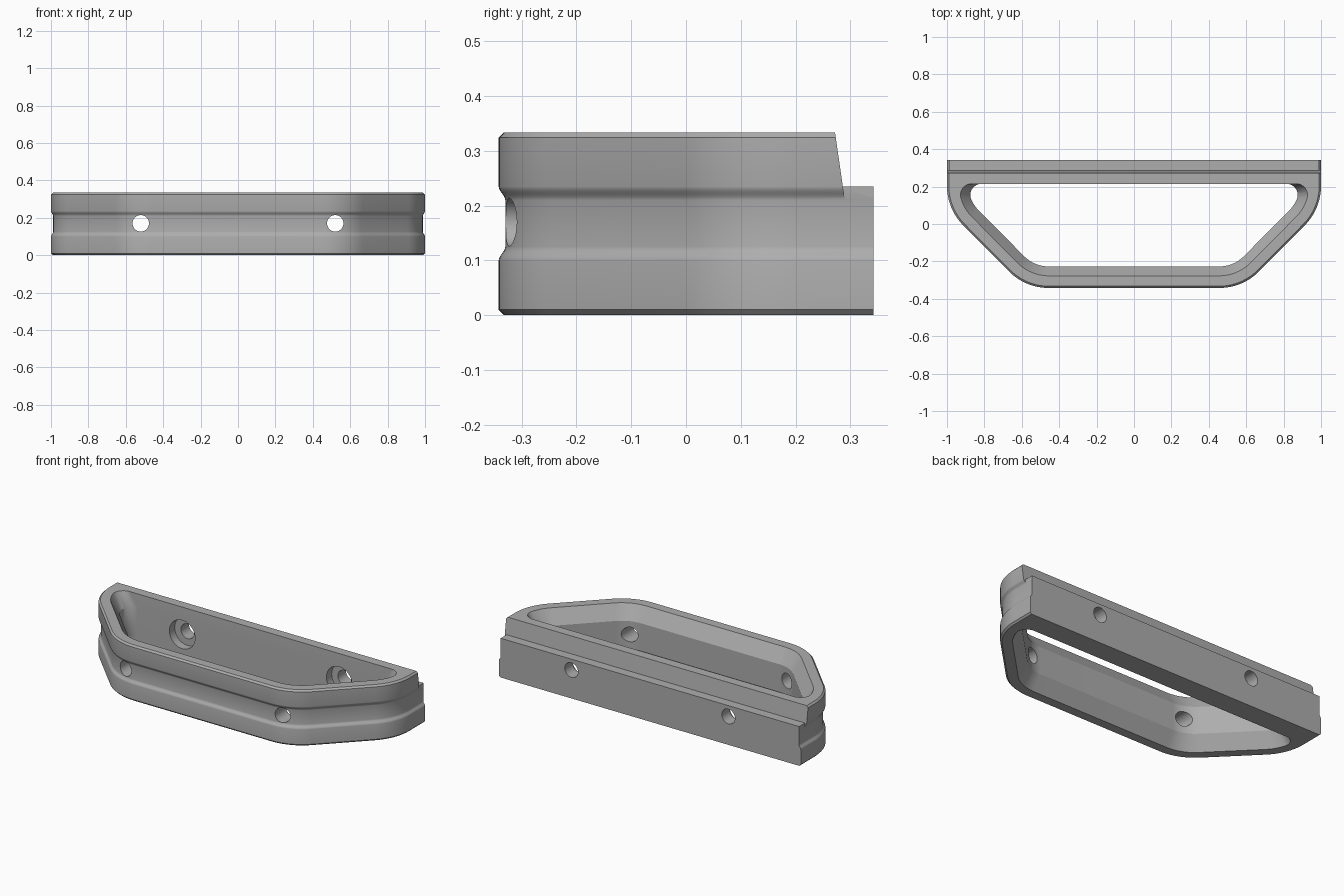
import bpy, bmesh
from math import sin, cos, radians, degrees, atan2, sqrt, tau

cube = bpy.data.objects.get("Cube")
if cube:
    bpy.data.objects.remove(cube, do_unlink=True)

HEIGHT, BACK, INNER_BACK = 0.334, 0.342, 0.215
SIDE_C, FRONT_C, RADIUS = (0.70, 0.204), (0.456, -0.042), 0.30
GROOVE = 0.012

grey = bpy.data.materials.new("satin grey")
grey.use_nodes = True
colour = (0.42, 0.42, 0.42, 1)
grey.diffuse_color = colour
grey.node_tree.nodes["Principled BSDF"].inputs["Base Color"].default_value = colour


def arc(centre, r, a0, a1, n=14):
    angles = [radians(a0 + (a1 - a0) * i / n) for i in range(n + 1)]
    return [(centre[0] + r * cos(a), centre[1] + r * sin(a)) for a in angles]


def mirrored(half):
    return half + [(-x, y) for x, y in reversed(half)]


def outer_outline(d):
    r = RADIUS - d
    return mirrored([(1 - d, BACK)] + arc(SIDE_C, r, 0, -45) + arc(FRONT_C, r, -45, -90))


def inner_outline(d, fillet=0.06):
    # small back fillet runs tangent into the concentric side arc
    r = RADIUS - d
    dy = INNER_BACK - fillet - SIDE_C[1]
    dx = sqrt((r - fillet) ** 2 - dy ** 2)
    a = degrees(atan2(dy, dx))
    corner = arc((SIDE_C[0] + dx, SIDE_C[1] + dy), fillet, 90, a)
    return mirrored(corner + arc(SIDE_C, r, a, -45)[1:] + arc(FRONT_C, r, -45, -90))


def stack(name, rings):
    """Closed solid lofted through equal-length rings."""
    bm = bmesh.new()
    loops = [[bm.verts.new(p) for p in ring] for ring in rings]
    bm.faces.new(loops[0])
    bm.faces.new(loops[-1])
    n = len(loops[0])
    for low, high in zip(loops, loops[1:]):
        for i in range(n):
            j = (i + 1) % n
            bm.faces.new((low[i], low[j], high[j], high[i]))
    bmesh.ops.recalc_face_normals(bm, faces=bm.faces[:])
    mesh = bpy.data.meshes.new(name)
    bm.to_mesh(mesh)
    bm.free()
    mesh.materials.append(grey)
    ob = bpy.data.objects.new(name, mesh)
    bpy.context.collection.objects.link(ob)
    return ob


def at_heights(outline, levels):
    return [[(x, y, z) for x, y in outline(d)] for z, d in levels]


def x_prism(name, x0, x1, section):
    return stack(name, [[(x, y, z) for y, z in section] for x in (x0, x1)])


def y_cylinder(name, x, z, r, y0, y1, n=40):
    return stack(name, [[(x + r * cos(tau * i / n), y, z + r * sin(tau * i / n))
                         for i in range(n)] for y in (y0, y1)])


def cut(body, cutter):
    cutter.hide_render = True
    mod = body.modifiers.new("cut", "BOOLEAN")
    mod.operation, mod.solver, mod.object = "DIFFERENCE", "EXACT", cutter
    bpy.context.view_layer.objects.active = body
    bpy.ops.object.modifier_apply(modifier=mod.name)
    bpy.data.objects.remove(cutter, do_unlink=True)


# Outer shell: chamfered rims and a shallow smooth groove around the middle
steps = [i / 6 for i in range(7)]
ease = [(t, GROOVE * t * t * (3 - 2 * t)) for t in steps]
levels = [(0, 0.01), (0.01, 0)]
levels += [(0.10 + 0.025 * t, d) for t, d in ease]
levels += [(0.235 - 0.025 * t, d) for t, d in reversed(ease)]
levels += [(HEIGHT - 0.01, 0), (HEIGHT, 0.01)]
frame = stack("handle_frame", at_heights(outer_outline, levels))

# Opening: vertical throat flaring out toward both rims
rim, throat, flare = 0.065, 0.115, 0.085
over = 0.01
extra = (throat - rim) * over / flare
cut(frame, stack("opening_cutter", at_heights(inner_outline, [
    (-over, rim - extra), (flare, throat),
    (HEIGHT - flare, throat), (HEIGHT + over, rim - extra)])))


# Back ledge with a leaning upper face, and trimmed ledge ends
def ledge(z0, z1):
    lean = lambda z: 0.290 - 0.145 * (z - 0.21)
    return [(lean(z0), z0), (lean(z1), z1), (0.4, z1), (0.4, z0)]


cut(frame, x_prism("ledge_cutter", -1.1, 1.1, ledge(0.235, 0.4)))
for side in (-1, 1):
    cut(frame, x_prism("ledge_end_cutter", side * 0.9885, side * 1.1, ledge(0.21, 0.3)))

# Bolt holes through front and back, counterbored inside the back wall
for side in (-1, 1):
    cut(frame, y_cylinder("bolt_hole_cutter", side * 0.52, 0.17, 0.044, -0.5, 0.5))
    cut(frame, y_cylinder("counterbore_cutter", side * 0.52, 0.17, 0.085, 0.1, 0.265))

bpy.ops.object.select_all(action="DESELECT")
frame.select_set(True)
bpy.context.view_layer.objects.active = frame
bpy.ops.object.shade_smooth_by_angle(angle=radians(30))
